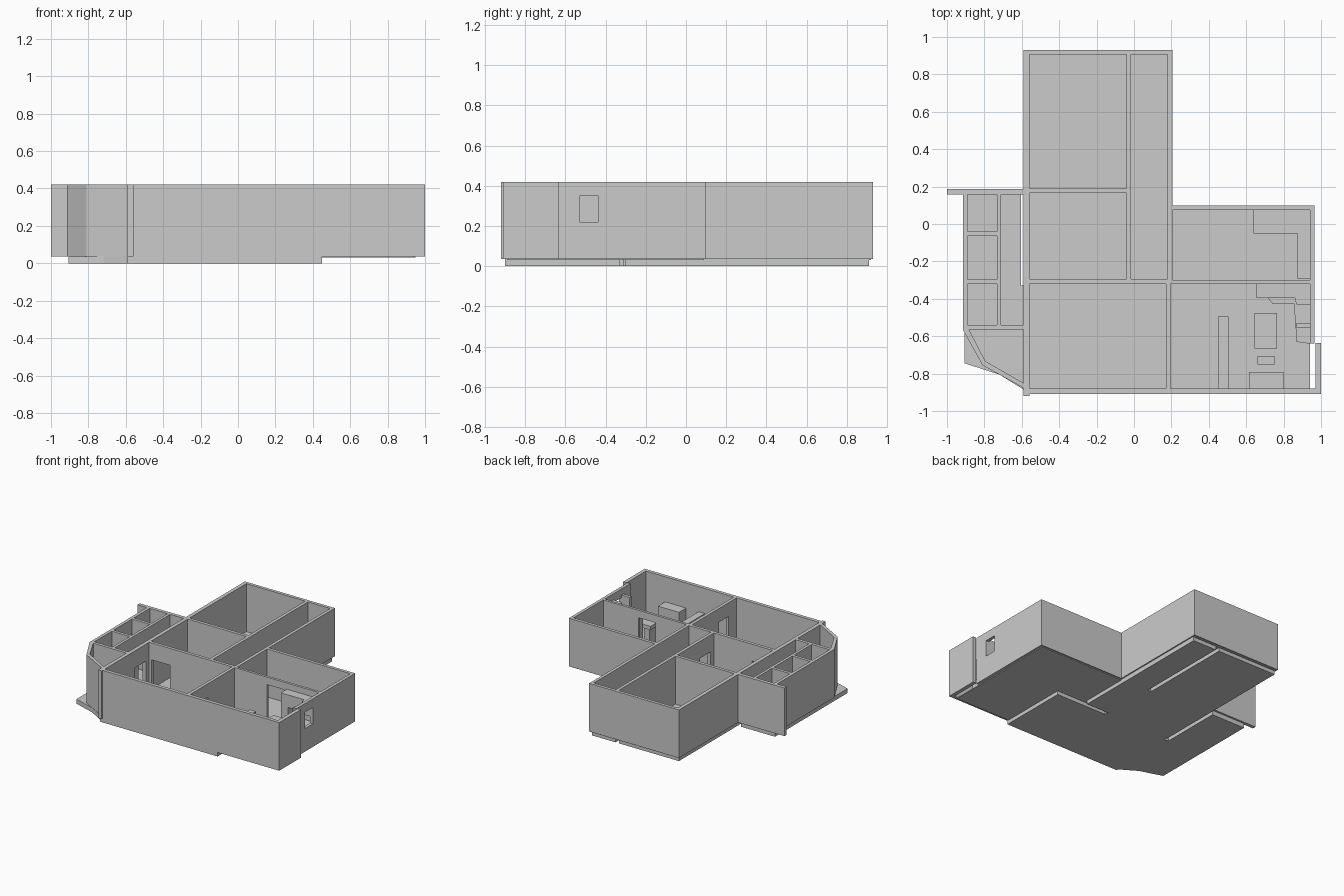
import bpy, bmesh

if "Cube" in bpy.data.objects:
    bpy.data.objects.remove(bpy.data.objects["Cube"])

FLOOR, TOP = 0.036, 0.42


def prism(bm, pts, z0, z1):
    """Extrude a counter-clockwise outline between two heights."""
    lo = [bm.verts.new((x, y, z0)) for x, y in pts]
    hi = [bm.verts.new((x, y, z1)) for x, y in pts]
    n = len(pts)
    bm.faces.new(lo[::-1])
    bm.faces.new(hi)
    for i in range(n):
        j = (i + 1) % n
        bm.faces.new((lo[i], lo[j], hi[j], hi[i]))


def make(name, parts):
    """Join several (outline, z0, z1) prisms in one object."""
    bm = bmesh.new()
    for pts, z0, z1 in parts:
        prism(bm, pts, z0, z1)
    bmesh.ops.recalc_face_normals(bm, faces=bm.faces)
    me = bpy.data.meshes.new(name)
    bm.to_mesh(me)
    bm.free()
    ob = bpy.data.objects.new(name, me)
    bpy.context.collection.objects.link(ob)
    return ob


def box(x0, x1, y0, y1, z0, z1):
    return ([(x0, y0), (x1, y0), (x1, y1), (x0, y1)], z0, z1)


def wall(name, x0, x1, y0, y1, openings=()):
    """Straight wall; each opening is (start, end, sill, head) along its length."""
    along_x = (x1 - x0) > (y1 - y0)
    a, end = (x0, x1) if along_x else (y0, y1)

    def piece(s, e, z0, z1):
        return box(s, e, y0, y1, z0, z1) if along_x else box(x0, x1, s, e, z0, z1)

    parts = []
    for s, e, sill, head in openings:
        parts.append(piece(a, s, FLOOR, TOP))
        if sill > FLOOR:
            parts.append(piece(s, e, FLOOR, sill))
        parts.append(piece(s, e, head, TOP))
        a = e
    parts.append(piece(a, end, FLOOR, TOP))
    make(name, parts)


DOOR = (FLOOR, 0.285)

# Floor slabs, with shallow grooves between them underneath
make("bedroom_slab", [box(-0.575, -0.045, -0.31, 0.91, 0, FLOOR)])
make("corridor_slab", [box(-0.015, 0.195, -0.30, 0.91, 0, FLOOR)])
make("corridor_link_slab", [box(-0.045, -0.015, -0.31, 0.14, 0, FLOOR)])
make("living_room_slab", [box(-0.59, 0.19, -0.90, -0.33, 0, FLOOR),
                          box(-0.56, 0.0, -0.33, -0.31, 0, FLOOR)])
make("kitchen_slab", [box(0.19, 0.45, -0.90, -0.33, 0, FLOOR)])
make("left_wing_slab", [([(-0.905, 0.17), (-0.905, -0.745), (-0.72, -0.805), (-0.59, -0.885),
                          (-0.59, -0.33), (-0.605, -0.33), (-0.605, 0.17)], 0, FLOOR)])

# Thin raised floors in the right wing and under the wall bases
make("right_wing_floor", [box(0.19, 0.94, -0.89, -0.31, 0.03, 0.037),
                          box(0.19, 0.95, -0.31, 0.09, 0.03, 0.037)])
make("main_floor", [box(-0.58, 0.195, -0.89, 0.92, 0.03, 0.037)])
make("kitchen_step", [([(0.30, -0.32), (0.30, -0.48), (0.43, -0.48), (0.43, -0.88),
                        (0.44, -0.88), (0.44, -0.475), (0.94, -0.475), (0.94, -0.32)],
                       0.036, 0.042)])

# Outer walls
wall("back_wall", -0.59, 0.205, 0.905, 0.93)
wall("corridor_right_wall", 0.18, 0.205, -0.295, 0.905)
wall("right_room_back_wall", 0.205, 0.965, 0.075, 0.10)
wall("right_wall", 0.94, 0.965, -0.64, 0.075, [(-0.53, -0.435, 0.22, 0.35)])
wall("right_offset_wall", 0.97, 1.0, -0.88, -0.635)
wall("front_wall", -0.56, 1.0, -0.908, -0.88)
wall("main_left_wall", -0.59, -0.56, -0.92, 0.905, [(-0.50, -0.36, *DOOR)])
wall("left_wing_back_wall", -1.0, -0.59, 0.158, 0.186)
wall("left_wing_outer_wall", -0.915, -0.89, -0.565, 0.158)
make("angled_bay_wall", [
    ([(-0.915, -0.565), (-0.81, -0.755), (-0.59, -0.877), (-0.59, -0.85),
      (-0.795, -0.733), (-0.882, -0.565)], FLOOR, TOP)])

# Inner partitions
wall("back_bedroom_partition", -0.56, -0.04, 0.165, 0.19)
wall("corridor_left_wall", -0.04, -0.015, -0.295, 0.905, [(-0.25, -0.12, *DOOR)])
wall("living_room_back_wall", -0.56, 0.205, -0.32, -0.295, [(-0.54, -0.375, *DOOR)])
wall("kitchen_back_wall", 0.205, 0.94, -0.32, -0.30, [(0.48, 0.63, FLOOR, 0.36)])
wall("kitchen_living_wall", 0.17, 0.195, -0.88, -0.32, [(-0.78, -0.66, FLOOR, 0.31)])
wall("left_corridor_wall", -0.732, -0.71, -0.54, 0.158,
     [(-0.48, -0.38, *DOOR), (-0.24, -0.13, *DOOR)])
for i, y in enumerate((-0.065, -0.32)):
    wall(f"small_room_partition_{i + 1}", -0.89, -0.732, y, y + 0.024)
wall("bay_room_partition", -0.89, -0.59, -0.565, -0.54)

# Kitchen units along the back right corner
make("tall_cabinet", [box(0.655, 0.72, -0.395, -0.32, 0.037, 0.37)])
make("upper_cabinets", [([(0.72, -0.395), (0.86, -0.395), (0.868, -0.43), (0.94, -0.43),
                          (0.94, -0.32), (0.72, -0.32)], 0.27, 0.37)])
make("kitchen_counter", [([(0.715, -0.395), (0.74, -0.425), (0.855, -0.425), (0.87, -0.63),
                           (0.94, -0.64), (0.94, -0.32), (0.715, -0.32)], 0.037, 0.17)])
make("end_cabinet", [box(0.87, 0.94, -0.555, -0.53, 0.17, 0.37)])

# Kitchen furniture
make("long_bar", [box(0.45, 0.505, -0.88, -0.495, 0.037, 0.22)])
make("dining_table", [box(0.645, 0.765, -0.665, -0.475, 0.19, 0.22),
                      box(0.68, 0.73, -0.63, -0.51, 0.037, 0.19)])
make("low_stool", [box(0.66, 0.75, -0.75, -0.705, 0.037, 0.15)])
make("sideboard", [box(0.615, 0.80, -0.88, -0.79, 0.037, 0.22)])

# Right room furniture
make("right_room_desk", [box(0.64, 0.875, -0.05, 0.075, 0.037, 0.15)])
make("right_room_shelf", [box(0.875, 0.94, -0.295, 0.075, 0.037, 0.15)])
